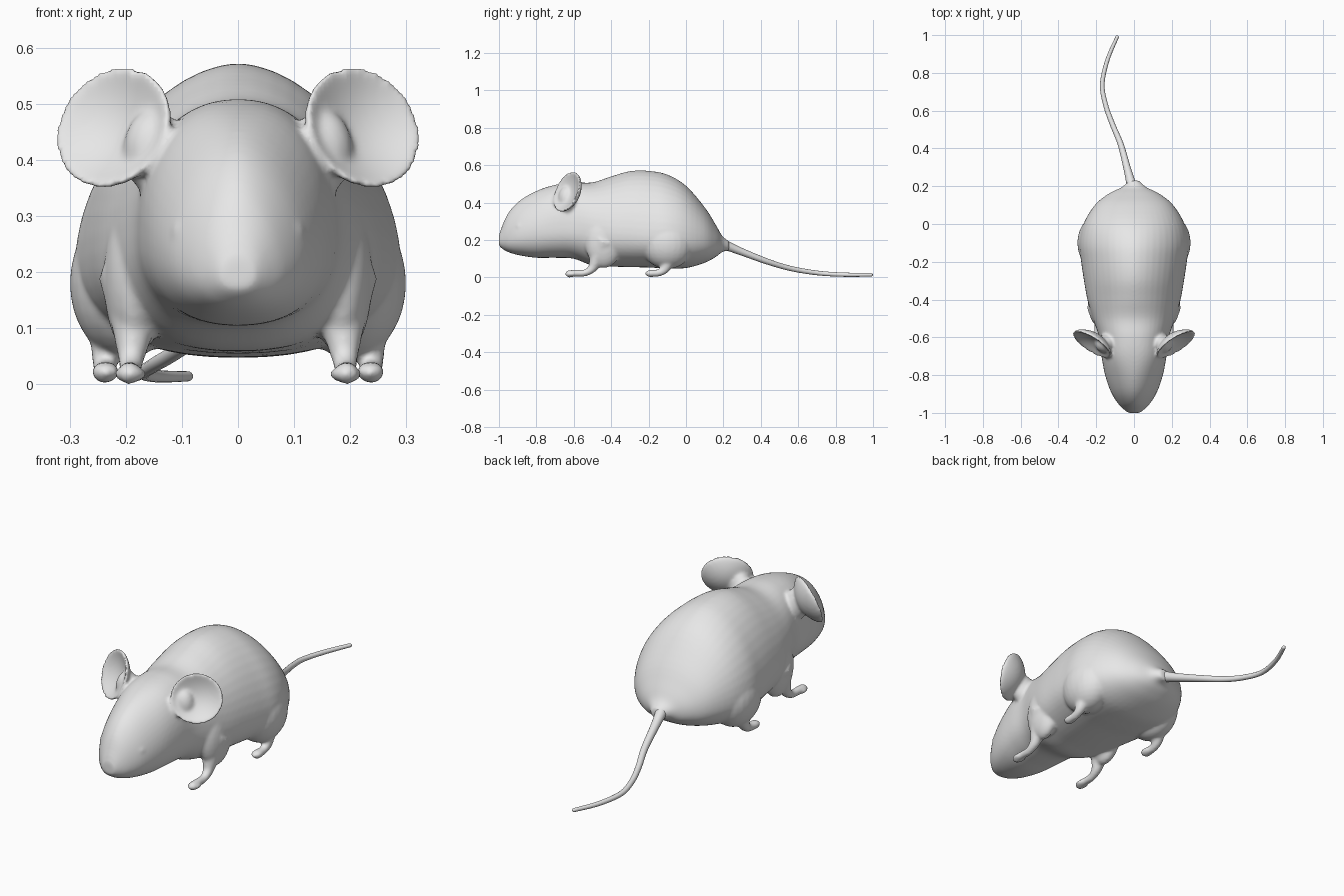
import bpy, bmesh, math
from mathutils import Vector, Matrix

if "Cube" in bpy.data.objects:
    bpy.data.objects.remove(bpy.data.objects["Cube"], do_unlink=True)

grey = bpy.data.materials.new("light grey")
grey.use_nodes = True
grey.diffuse_color = (0.8, 0.8, 0.8, 1)
grey.node_tree.nodes["Principled BSDF"].inputs["Base Color"].default_value = (0.8, 0.8, 0.8, 1)


def spline(rows, steps):
    """Smooth curve through rows of numbers."""
    out = []
    last = len(rows) - 1
    for i in range(last):
        a, b, c, d = rows[max(i - 1, 0)], rows[i], rows[i + 1], rows[min(i + 2, last)]
        for s in range(steps):
            t = s / steps
            out.append([q + t / 2 * (r - p + t * (2 * p - 5 * q + 4 * r - w + t * (3 * (q - r) + w - p)))
                        for p, q, r, w in zip(a, b, c, d)])
    return out + [list(rows[-1])]


def loft(bm, rings):
    """Closed skin over rings of points."""
    rows = [[bm.verts.new(p) for p in ring] for ring in rings]
    n = len(rows[0])
    faces = [bm.faces.new((a[k], a[(k + 1) % n], b[(k + 1) % n], b[k]))
             for a, b in zip(rows, rows[1:]) for k in range(n)]
    faces += [bm.faces.new(rows[0]), bm.faces.new(rows[-1])]
    bmesh.ops.recalc_face_normals(bm, faces=faces)


def tube(bm, points, steps=5, sides=16):
    """Round limb through (x, y, z, radius) points with rounded tips."""
    pts = spline(points, steps)
    rings = []
    for i, p in enumerate(pts):
        c = Vector(p[:3])
        tan = (Vector(pts[min(i + 1, len(pts) - 1)][:3]) - Vector(pts[max(i - 1, 0)][:3])).normalized()
        u = tan.cross(Vector((1, 0, 0))).normalized()
        v = tan.cross(u)
        angles = [math.tau * k / sides for k in range(sides)]
        rings.append([c + p[3] * (u * math.cos(a) + v * math.sin(a)) for a in angles])
    # rounded end
    for f in (0.5, 0.9):
        end = c + tan * p[3] * f
        rings.append([end + (q - c) * math.sqrt(1 - f * f) for q in rings[len(pts) - 1]])
    loft(bm, rings)


def blob(bm, center, radii):
    m = Matrix.Translation(center) @ Matrix.Diagonal((*radii, 1))
    bmesh.ops.create_uvsphere(bm, u_segments=24, v_segments=16, radius=1, matrix=m)


def power(v, e):
    return math.copysign(abs(v) ** e, v)


def body_ring(row, sides=48):
    """Egg-shaped section: y, top, bottom, half width, height of widest point, roundness."""
    y, top, bottom, half, mid, n = row
    ring = []
    for k in range(sides):
        a = math.tau * k / sides
        c, s = math.cos(a), math.sin(a)
        e = 2 / (n if s > 0 else 2.3)
        ring.append((half * power(c, e), y, mid + (top - mid if s > 0 else mid - bottom) * power(s, e)))
    return ring


def make_object(name, bm):
    mesh = bpy.data.meshes.new(name)
    bm.to_mesh(mesh)
    bm.free()
    ob = bpy.data.objects.new(name, mesh)
    bpy.context.collection.objects.link(ob)
    return ob


def finish(ob):
    ob.data.materials.clear()
    ob.data.materials.append(grey)
    for f in ob.data.polygons:
        f.use_smooth = True
        f.material_index = 0


bm = bmesh.new()

# head and trunk
sections = [
    (-1.0, .225, .17, .03, .195, 2),
    (-.985, .27, .155, .05, .2, 1.9),
    (-.95, .345, .135, .085, .21, 1.8),
    (-.89, .41, .118, .122, .23, 1.8),
    (-.8, .462, .105, .153, .25, 1.9),
    (-.7, .495, .105, .172, .26, 2.2),
    (-.6, .508, .1, .185, .26, 2.2),
    (-.5, .508, .063, .218, .25, 2),
    (-.4, .54, .058, .247, .235, 1.85),
    (-.3, .568, .055, .265, .23, 1.8),
    (-.2, .57, .053, .28, .22, 1.8),
    (-.1, .55, .048, .29, .22, 1.8),
    (0, .49, .05, .268, .21, 1.9),
    (.1, .375, .078, .208, .2, 2),
    (.16, .28, .11, .135, .185, 2),
    (.195, .22, .137, .065, .178, 2),
    (.23, .195, .143, .028, .168, 2),
]
loft(bm, [body_ring(r) for r in spline(sections, 4)])

for side in (-1, 1):
    # shoulder, haunch, brow and eye
    blob(bm, (side * .185, -.44, .19), (.055, .1, .14))
    blob(bm, (side * .2, -.1, .18), (.1, .14, .135))
    blob(bm, (side * .098, -.885, .272), (.022, .025, .018))
    # front leg and foot
    tube(bm, [(side * .18, -.44, .19, .07), (side * .186, -.475, .11, .042),
              (side * .19, -.5, .05, .025), (side * .192, -.54, .024, .019),
              (side * .193, -.59, .022, .019), (side * .194, -.627, .019, .02)])
    blob(bm, (side * .192, -.61, .018), (.029, .038, .015))
    # rear leg and foot
    tube(bm, [(side * .2, -.08, .17, .08), (side * .225, -.095, .1, .042),
              (side * .236, -.11, .05, .026), (side * .238, -.14, .026, .02),
              (side * .238, -.195, .02, .02)])
    blob(bm, (side * .236, -.185, .022), (.026, .036, .018))
    # ear base
    blob(bm, (side * .15, -.635, .415), (.055, .05, .075))
    # dished ear
    u = Vector((side * .83, .53, 0)).normalized()
    n = Vector((side * .5, -.78, .33))
    n = (n - u * n.dot(u)).normalized()
    v = n.cross(u) * side
    center = Vector((side * .215, -.625, .453))
    ear = bmesh.ops.create_uvsphere(bm, u_segments=40, v_segments=24, radius=1)["verts"]
    for p in ear:
        x, y, z = p.co
        rim = x * x + y * y
        p.co = center + u * x * .118 + v * y * .114 + n * (power(z, .5) * .015 + .045 * rim - .03)
    if side < 0:
        bmesh.ops.reverse_faces(bm, faces=list({f for p in ear for f in p.link_faces}))

# blend all body parts into one soft skin
body = make_object("body", bm)
remesh = body.modifiers.new("blend", 'REMESH')
remesh.mode = 'VOXEL'
remesh.voxel_size = .0075
smooth = body.modifiers.new("soften", 'SMOOTH')
smooth.factor = .5
smooth.iterations = 8
graph = bpy.context.evaluated_depsgraph_get()
skin = bpy.data.meshes.new_from_object(body.evaluated_get(graph))
body.modifiers.clear()
body.data = skin
finish(body)

# tail
bm = bmesh.new()
tube(bm, [(0, .17, .18, .035), (-.015, .215, .17, .026), (-.035, .29, .14, .02),
          (-.07, .42, .09, .016), (-.115, .53, .055, .014), (-.15, .63, .034, .013),
          (-.168, .74, .02, .012), (-.14, .87, .014, .011), (-.089, .99, .014, .009)], steps=8)
finish(make_object("tail", bm))
